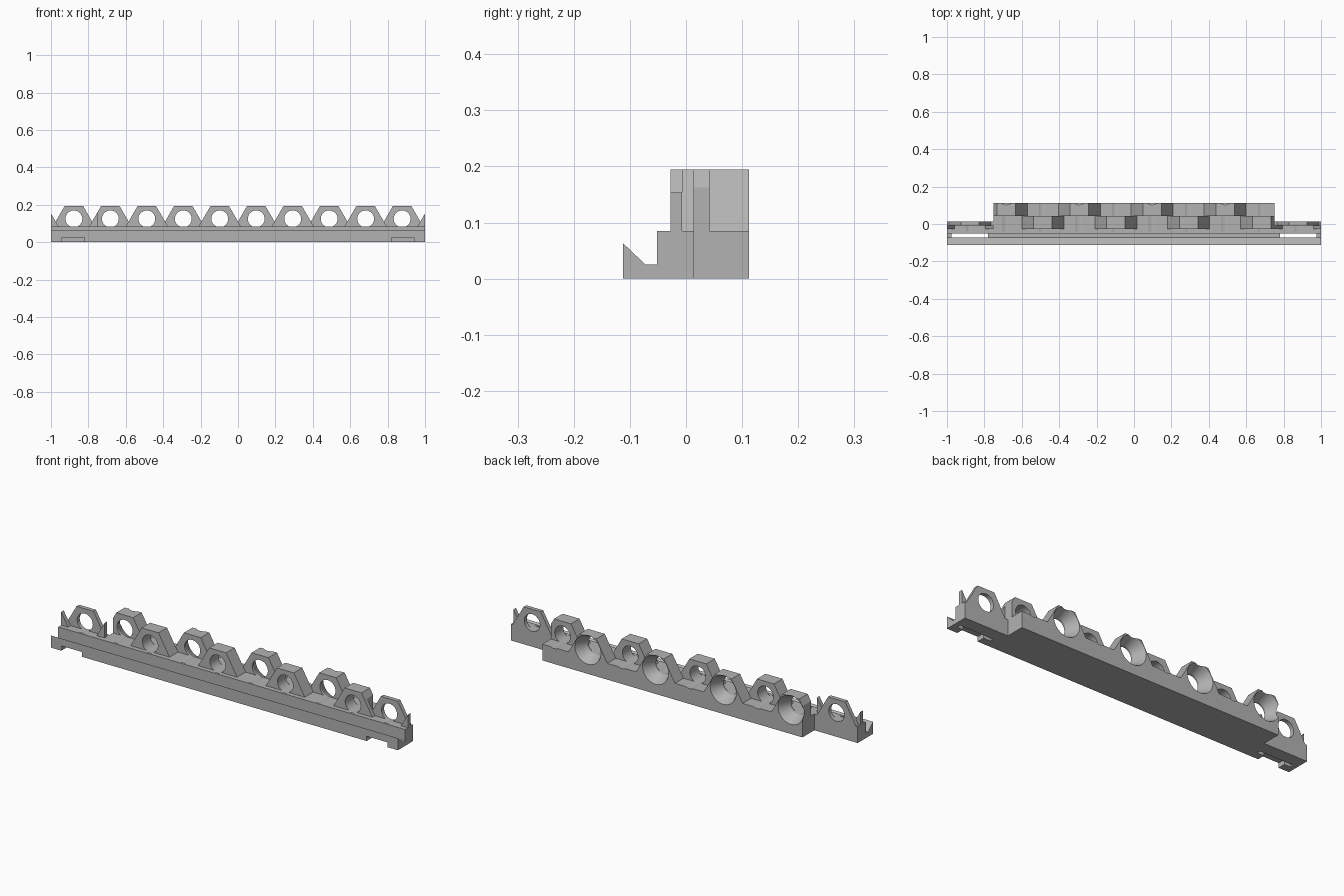
import bpy, bmesh, math

cube = bpy.data.objects.get("Cube")
if cube:
    bpy.data.objects.remove(cube, do_unlink=True)

grey = bpy.data.materials.new("plain_grey")
grey.use_nodes = True
grey.diffuse_color = (0.45, 0.45, 0.45, 1)
grey.node_tree.nodes["Principled BSDF"].inputs["Base Color"].default_value = grey.diffuse_color

PITCH, TOP, FLOOR = 0.195, 0.195, 0.085
HOLE_Z, HOLE_R = 0.125, 0.045
END = 0.75
FRONT, MID, BACK = -0.028, 0.042, 0.112
TAB_FRONT, TAB_BACK = -0.007, 0.014


def lug_x(i):
    return (i - 4.5) * PITCH


def prism(name, outline, axis, start, end):
    """Extrude a 2D outline along x (outline is y,z) or y (outline is x,z)."""
    place = {"x": lambda p, t: (t, *p), "y": lambda p, t: (p[0], t, p[1])}[axis]
    bm = bmesh.new()
    face = bm.faces.new([bm.verts.new(place(p, start)) for p in outline])
    other = bmesh.ops.extrude_face_region(bm, geom=[face])["geom"]
    for v in other:
        if isinstance(v, bmesh.types.BMVert):
            v.co["xy".index(axis)] = end
    bmesh.ops.recalc_face_normals(bm, faces=bm.faces)
    mesh = bpy.data.meshes.new(name)
    bm.to_mesh(mesh)
    bm.free()
    mesh.materials.append(grey)
    obj = bpy.data.objects.new(name, mesh)
    bpy.context.collection.objects.link(obj)
    return obj


def box(name, x0, x1, y0, y1, z0, z1):
    return prism(name, [(x0, z0), (x1, z0), (x1, z1), (x0, z1)], "y", y0, y1)


def clip(points, limit, sign):
    """Keep the part of an outline where sign * x <= sign * limit."""
    kept = []
    for a, b in zip(points, points[1:] + points[:1]):
        if sign * a[0] <= sign * limit:
            kept.append(a)
        if (a[0] - limit) * (b[0] - limit) < 0:
            t = (limit - a[0]) / (b[0] - a[0])
            kept.append((limit, a[1] + t * (b[1] - a[1])))
    return kept


def lug(i, y0, y1, left, right):
    """Upper part of a hexagonal knuckle, cut off at the x limits."""
    x, low = lug_x(i), 0.06
    half = PITCH / 4
    wide = half + (TOP - low) / math.sqrt(3)
    outline = [(x - wide, low), (x + wide, low), (x + half, TOP), (x - half, TOP)]
    outline = clip(clip(outline, left, -1), right, 1)
    return prism("knuckle", outline, "y", y0, y1)


def round_cutter(x, r_front, r_back, y0, y1):
    bpy.ops.mesh.primitive_cone_add(vertices=48, radius1=r_front, radius2=r_back, depth=y1 - y0,
                                    location=(x, (y0 + y1) / 2, HOLE_Z),
                                    rotation=(-math.pi / 2, 0, 0))
    obj = bpy.context.object
    obj.data.materials.append(grey)
    return obj


# Long rail with its hooked front lip
rail = prism("knuckled_rail",
             [(-0.112, 0), (TAB_BACK, 0), (TAB_BACK, FLOOR), (-0.052, FLOOR),
              (-0.052, 0.025), (-0.072, 0.025), (-0.112, 0.063)], "x", -1, 1)

# Thick middle block, staggered knuckles and thin end tabs
adds = [box("back_block", -END, END, -0.02, BACK, 0, FLOOR)]
for i in range(1, 9):
    y0, y1 = (MID, BACK) if i % 2 else (FRONT, MID)
    adds.append(lug(i, y0, y1, -END, END))
for i in (0, 9):
    adds.append(lug(i, TAB_FRONT, TAB_BACK, -1, 1))
for i, left, right in ((-1, -1, 0), (1, -1, -END), (8, END, 1), (10, 0, 1)):
    adds.append(lug(i, FRONT, TAB_FRONT, left, right))

# Pin holes, countersinks, and slots with notches below the lip
cuts = []
for i in range(10):
    cuts.append(round_cutter(lug_x(i), HOLE_R, HOLE_R, -0.04, 0.15))
    if i % 2 and i < 9:
        cuts.append(round_cutter(lug_x(i), HOLE_R, 0.075, 0.052, BACK + 0.0005))
for s in (-1, 1):
    x0, x1 = sorted((s * 0.78, s * 0.975))
    cuts.append(box("slot", x0, x1, -0.072, -0.052, -0.05, 0.04))
    x0, x1 = sorted((s * 0.82, s * 0.94))
    cuts.append(box("notch", x0, x1, -0.2, -0.06, -0.05, 0.025))

for operation, tools in (("UNION", adds), ("DIFFERENCE", cuts)):
    for tool in tools:
        mod = rail.modifiers.new("join", "BOOLEAN")
        mod.operation, mod.solver, mod.object = operation, "EXACT", tool
bpy.ops.object.select_all(action="DESELECT")
bpy.context.view_layer.objects.active = rail
rail.select_set(True)
for mod in list(rail.modifiers):
    bpy.ops.object.modifier_apply(modifier=mod.name)
for tool in adds + cuts:
    bpy.data.objects.remove(tool, do_unlink=True)
bpy.ops.object.shade_smooth_by_angle(angle=math.radians(25))
